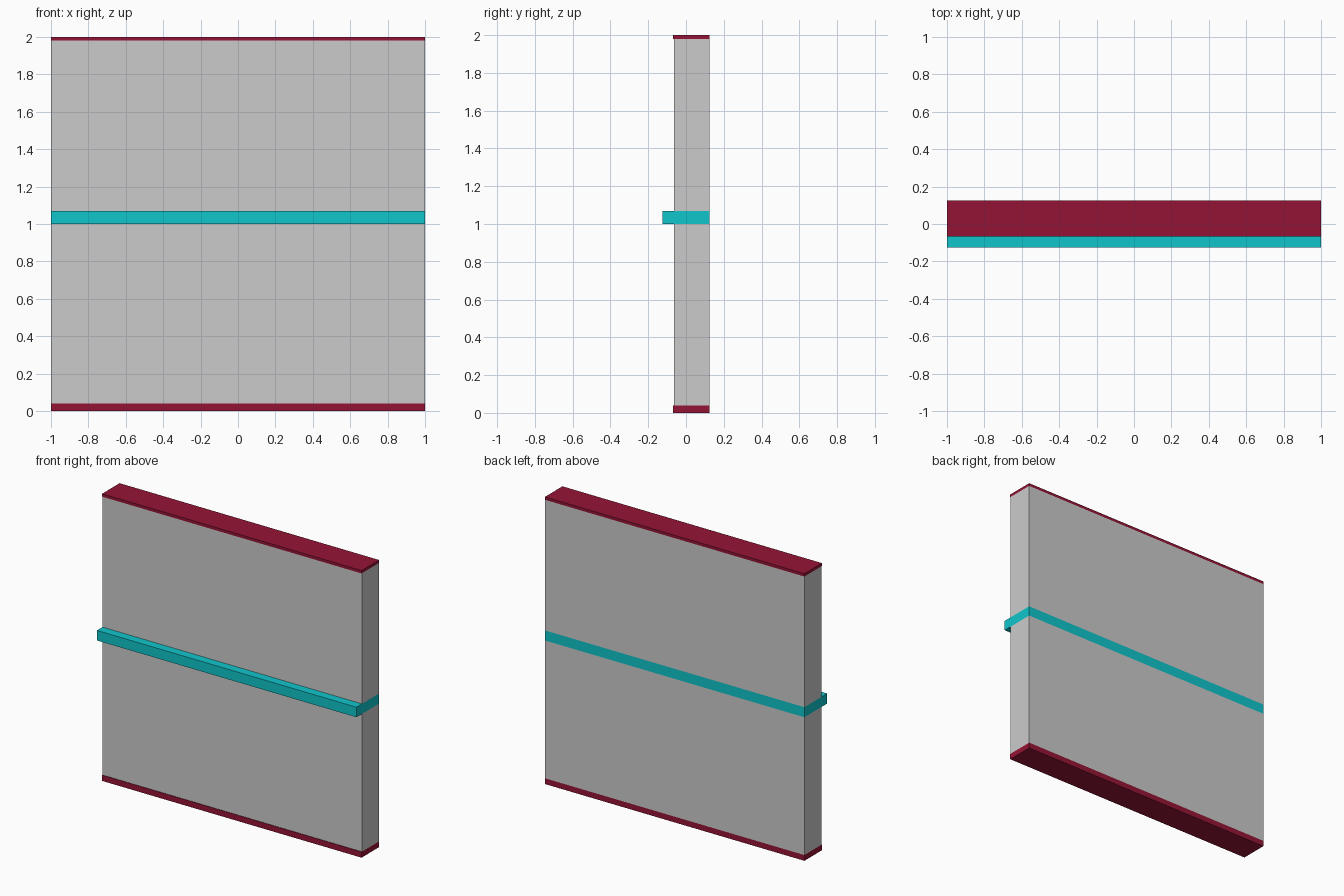
import bpy

if "Cube" in bpy.data.objects:
    bpy.data.objects.remove(bpy.data.objects["Cube"])

BACK = 0.125


def material(name, color):
    m = bpy.data.materials.new(name)
    m.diffuse_color = color
    m.use_nodes = True
    m.node_tree.nodes["Principled BSDF"].inputs["Base Color"].default_value = m.diffuse_color
    return m


def slab(name, front, z0, z1, mat=None):
    """Full-width box from the front plane to the shared back plane."""
    bpy.ops.mesh.primitive_cube_add(size=1, location=(0, (front + BACK) / 2, (z0 + z1) / 2))
    ob = bpy.context.object
    ob.name = name
    ob.scale = (2, BACK - front, z1 - z0)
    bpy.ops.object.transform_apply(location=False, rotation=False, scale=True)
    if mat:
        ob.data.materials.append(mat)
    return ob


red = material("dark_red", (0.3, 0.007, 0.035, 1))
cyan = material("cyan", (0.005, 0.56, 0.6, 1))

# Plates at the floor and ceiling, very slightly proud of the wall
slab("bottom_plate", -0.068, 0.0, 0.04, red)
slab("top_plate", -0.068, 1.98, 2.0, red)

# Wall panels above and below the ledge
slab("lower_wall", -0.064, 0.04, 1.0)
slab("upper_wall", -0.064, 1.07, 1.98)

# Ledge running through the wall and projecting at the front
slab("ledge", -0.125, 1.0, 1.07, cyan)
